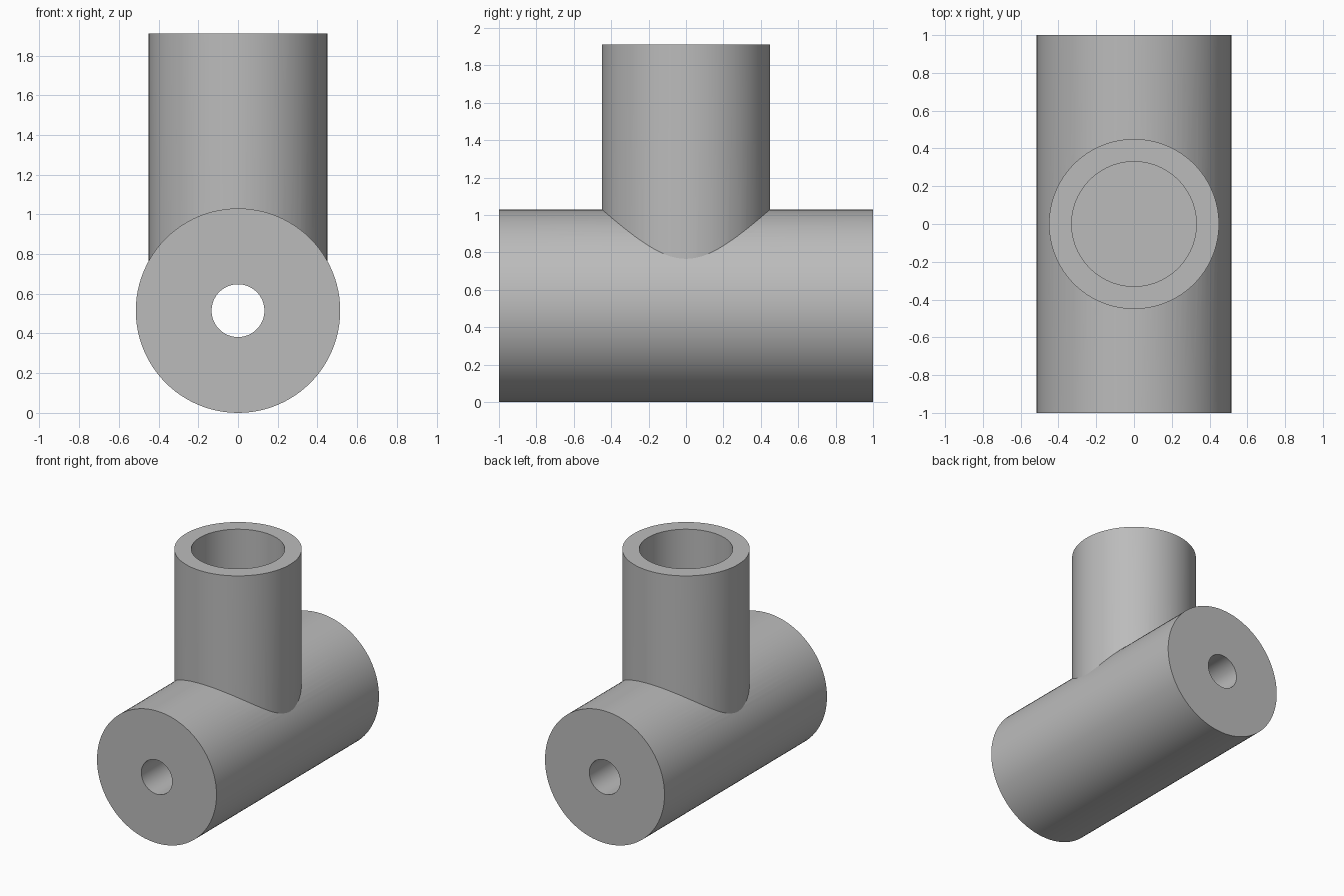
import bpy
import math

cube = bpy.data.objects.get("Cube")
if cube:
    bpy.data.objects.remove(cube, do_unlink=True)

PIPE_R, BORE_R = 0.515, 0.133
BRANCH_R, SOCKET_R = 0.45, 0.33
TOP, SOCKET_FLOOR = 1.91, 1.03

grey = bpy.data.materials.new("plain grey")
grey.use_nodes = True
colour = (0.5, 0.5, 0.5, 1)
grey.diffuse_color = colour
grey.node_tree.nodes["Principled BSDF"].inputs["Base Color"].default_value = colour


def cylinder(name, radius, length, centre, along_y=False):
    bpy.ops.mesh.primitive_cylinder_add(
        vertices=96, radius=radius, depth=length, location=centre,
        rotation=(math.pi / 2 if along_y else 0, 0, 0))
    obj = bpy.context.object
    obj.name = name
    obj.data.materials.append(grey)
    return obj


def combine(body, tool, operation):
    mod = body.modifiers.new(tool.name, "BOOLEAN")
    mod.object, mod.operation, mod.solver = tool, operation, "EXACT"
    bpy.context.view_layer.objects.active = body
    bpy.ops.object.modifier_apply(modifier=mod.name)
    bpy.data.objects.remove(tool, do_unlink=True)


# Horizontal pipe joined to the upright branch
body = cylinder("tee_fitting", PIPE_R, 2, (0, 0, PIPE_R), True)
branch = cylinder("branch", BRANCH_R, TOP - PIPE_R, (0, 0, (TOP + PIPE_R) / 2))
combine(body, branch, "UNION")

# Narrow through bore and wide blind socket
combine(body, cylinder("bore", BORE_R, 2.2, (0, 0, PIPE_R), True), "DIFFERENCE")
depth = TOP + 0.1 - SOCKET_FLOOR
socket = cylinder("socket", SOCKET_R, depth, (0, 0, SOCKET_FLOOR + depth / 2))
combine(body, socket, "DIFFERENCE")

# Smooth walls with crisp rims
bpy.ops.object.select_all(action="DESELECT")
body.select_set(True)
bpy.context.view_layer.objects.active = body
bpy.ops.object.shade_smooth_by_angle(angle=math.radians(25))
